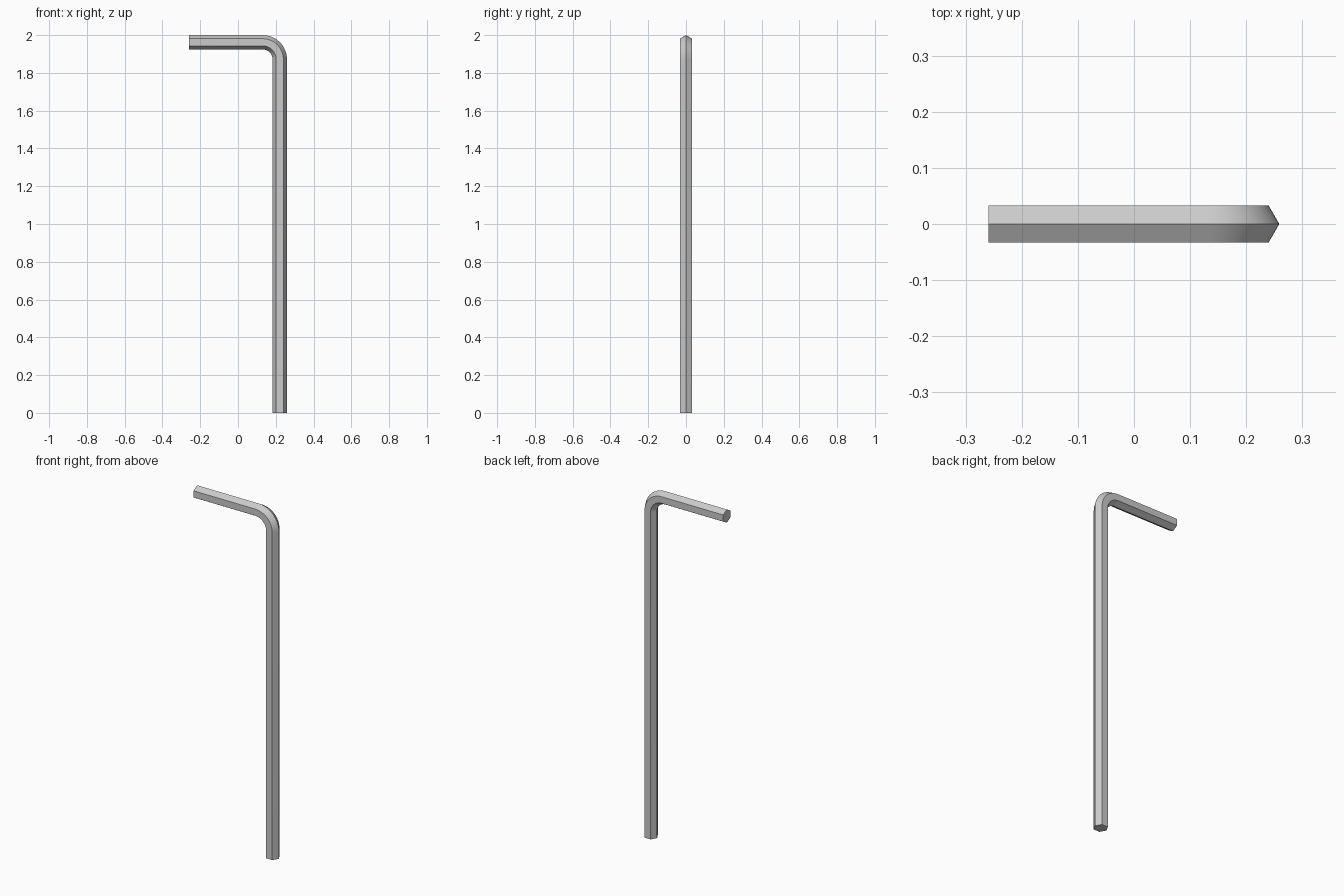
import bpy, bmesh
from math import sin, cos, pi

if "Cube" in bpy.data.objects:
    bpy.data.objects.remove(bpy.data.objects["Cube"])

R = 0.038            # hexagon corner radius
BEND = 0.09          # centre-line bend radius
X_SHAFT, Z_ARM = 0.221, 2 - R
X_TIP = -0.259
STEPS = 16

# Centre-line stations: (x, z, angle of the outward section direction)
cx, cz = X_SHAFT - BEND, Z_ARM - BEND
path = [(X_SHAFT, 0, 0)]
for i in range(STEPS + 1):
    a = pi / 2 * i / STEPS
    path.append((cx + BEND * cos(a), cz + BEND * sin(a), a))
path.append((X_TIP, Z_ARM, pi / 2))

# Hexagonal rod swept along the path, corners pointing in and out of the bend
bm = bmesh.new()
rings = []
for x, z, a in path:
    ring = []
    for k in range(6):
        t = k * pi / 3
        u, v = R * cos(t), R * sin(t)
        ring.append(bm.verts.new((x + u * cos(a), v, z + u * sin(a))))
    rings.append(ring)
for r0, r1 in zip(rings, rings[1:]):
    for k in range(6):
        n = (k + 1) % 6
        bm.faces.new((r0[k], r0[n], r1[n], r1[k]))

# Flat end caps
bm.faces.new(rings[0][::-1])
bm.faces.new(rings[-1])
bmesh.ops.recalc_face_normals(bm, faces=bm.faces[:])

mesh = bpy.data.meshes.new("hex_key")
bm.to_mesh(mesh)
bm.free()
key = bpy.data.objects.new("hex_key", mesh)
bpy.context.collection.objects.link(key)

# Smooth along the bend, crisp hexagon edges
bpy.context.view_layer.objects.active = key
key.select_set(True)
bpy.ops.object.shade_smooth_by_angle(angle=pi / 6)
